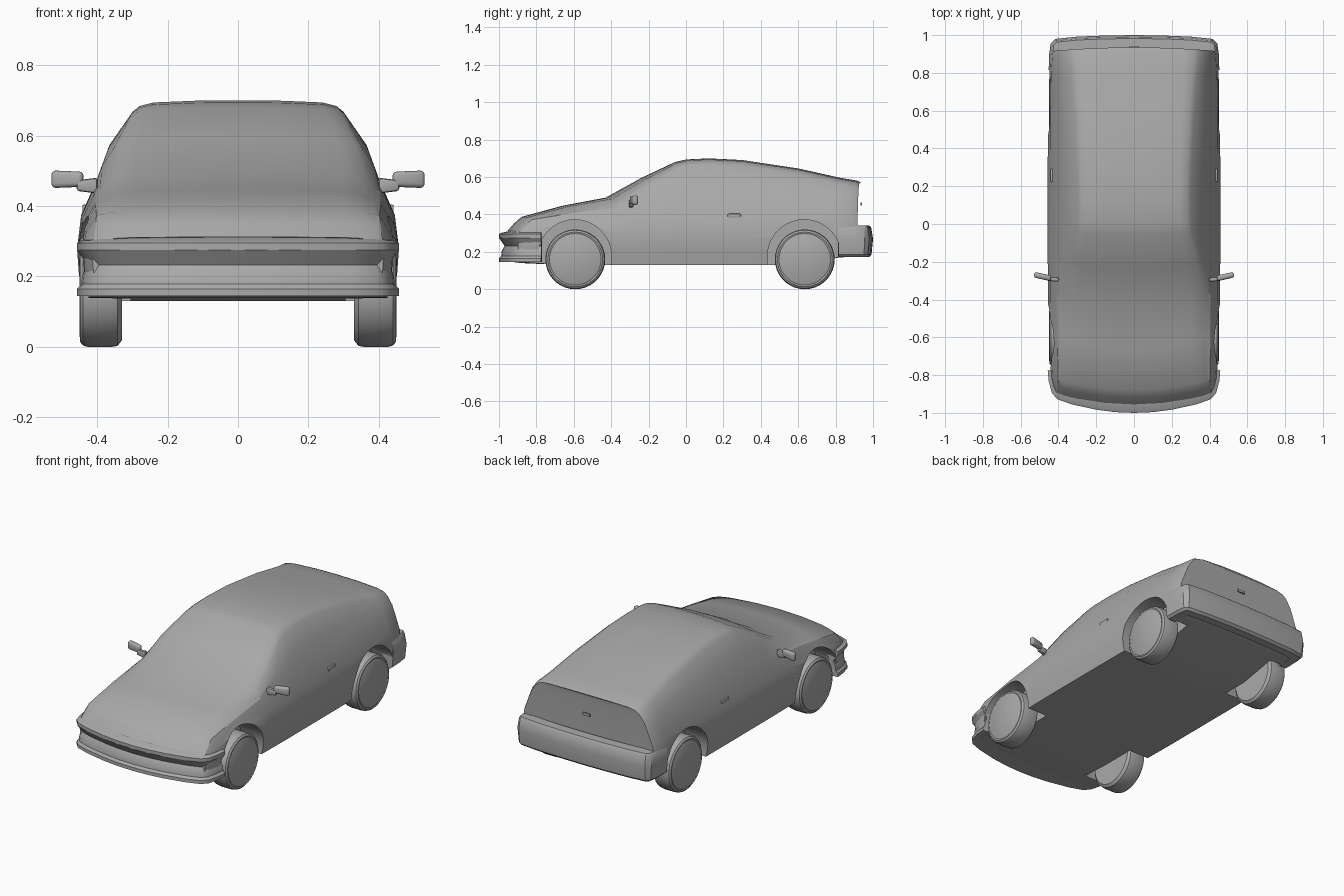
import bpy, bmesh, math
from mathutils import Vector, Matrix

if "Cube" in bpy.data.objects:
    bpy.data.objects.remove(bpy.data.objects["Cube"])

grey = bpy.data.materials.new("body_grey")
grey.diffuse_color = (0.4, 0.4, 0.4, 1)
grey.use_nodes = True
grey.node_tree.nodes["Principled BSDF"].inputs["Base Color"].default_value = grey.diffuse_color


def finish(name, bm, angle=30):
    bmesh.ops.recalc_face_normals(bm, faces=bm.faces)
    me = bpy.data.meshes.new(name)
    bm.to_mesh(me)
    bm.free()
    ob = bpy.data.objects.new(name, me)
    bpy.context.collection.objects.link(ob)
    me.materials.append(grey)
    shade(ob, angle)
    return ob


def shade(ob, angle=30):
    bpy.ops.object.select_all(action='DESELECT')
    ob.select_set(True)
    bpy.context.view_layer.objects.active = ob
    bpy.ops.object.shade_smooth_by_angle(angle=math.radians(angle))


def bridge(bm, rings):
    n = len(rings[0])
    for a, b in zip(rings, rings[1:]):
        for i in range(n):
            j = (i + 1) % n
            bm.faces.new((a[i], a[j], b[j], b[i]))


def box(name, size, loc, bevel=0.0, rot=0.0, segs=2, squeeze=1.0):
    bm = bmesh.new()
    bmesh.ops.create_cube(bm, size=1)
    for v in bm.verts:
        if v.co.x < 0 and squeeze != 1:
            v.co.z *= squeeze
        v.co = Vector(v.co[k] * size[k] for k in range(3))
    if bevel:
        bmesh.ops.bevel(bm, geom=bm.edges[:], offset=bevel, segments=segs, affect='EDGES', profile=0.5)
    bm.transform(Matrix.Translation(loc) @ Matrix.Rotation(rot, 4, 'Z'))
    return finish(name, bm)


def mirror_x(ob):
    m = ob.modifiers.new("mirror", 'MIRROR')
    m.use_bisect_axis = (False, False, False)
    return ob


# body shell: y, plan curve, floor z, width, shoulder z/x, top edge z/x, centre top z
stations = [
    (-.955, .06, .145, .415, .300, .410, .305, .370, .312),
    (-.920, .06, .145, .430, .335, .405, .348, .370, .352),
    (-.880, .06, .140, .440, .372, .402, .380, .370, .387),
    (-.660, .06, .130, .452, .408, .405, .424, .365, .447),
    (-.430, .07, .130, .455, .440, .405, .460, .375, .490),
    (-.240, .05, .130, .457, .460, .405, .560, .355, .595),
    (-.060, .03, .130, .457, .468, .403, .650, .308, .680),
    (0.000, .02, .130, .457, .468, .403, .662, .303, .694),
    (0.120, .00, .130, .457, .470, .403, .667, .300, .700),
    (0.300, .00, .130, .457, .470, .403, .658, .303, .691),
    (0.600, .00, .130, .455, .470, .403, .614, .318, .646),
    (0.820, -.01, .170, .448, .465, .403, .565, .335, .597),
    (0.915, -.015, .175, .441, .455, .398, .548, .345, .581),
    (0.935, -.018, .180, .432, .450, .390, .540, .338, .572),
]


def half_profile(s):
    y, c, zb, w, zs, ws, ze, we, zt = s
    bulge = .07 * (ze - zs)
    return [(0, zb), (w - .018, zb), (w - .005, .21), (w, .28),
            (w - .22 * (w - ws), .28 + .5 * (zs - .28)), (ws, zs),
            ((ws + we) / 2 + bulge, (zs + ze) / 2 + bulge * .3), (we, ze),
            (we * .93, ze + .52 * (zt - ze)), (we * .8, ze + .82 * (zt - ze)),
            (we * .4, zt - .03 * (zt - ze)), (0, zt)]


bm = bmesh.new()
rings = []
for s in stations:
    h = half_profile(s)
    pts = h + [(-x, z) for x, z in h[-2:0:-1]]
    rings.append([bm.verts.new((x, s[0] + s[1] * (x / .42) ** 2, z)) for x, z in pts])
bridge(bm, rings)
n = len(rings[0])
for r in (rings[0], rings[-1]):
    half = n // 2
    for i in range(half):
        quad = [r[i], r[i + 1], r[(n - i - 1) % n], r[(n - i) % n]]
        bm.faces.new(list(dict.fromkeys(quad)))
body = finish("car_body", bm)

# wheel wells cut from the body
WHEELS = [-.592, .635]
for y in WHEELS:
    for side in (-1, 1):
        cb = bmesh.new()
        bmesh.ops.create_cone(cb, cap_ends=True, segments=40, radius1=.197, radius2=.197, depth=.3)
        cb.transform(Matrix.Translation((side * .455, y - .003, .175)) @ Matrix.Rotation(math.pi / 2, 4, 'Y'))
        # straight lower flanks of the arch
        for v in cb.verts:
            if v.co.z < .12:
                v.co.z -= .1
        cut = finish("well_cutter", cb)
        cut.hide_render = True
        bpy.context.view_layer.objects.active = body
        m = body.modifiers.new("well", 'BOOLEAN')
        m.operation, m.object, m.solver = 'DIFFERENCE', cut, 'EXACT'
        bpy.ops.object.modifier_apply(modifier=m.name)
        bpy.data.objects.remove(cut)
shade(body, 28)


# bumpers: (outward offset, z) profile swept along a plan path
def sweep(name, half_path, profile):
    path = [Vector(p) for p in half_path] + [Vector((-x, y)) for x, y in half_path[-2::-1]]
    bm = bmesh.new()
    rings = []
    for i, p in enumerate(path):
        t = path[min(i + 1, len(path) - 1)] - path[max(i - 1, 0)]
        nrm = Vector((t.y, -t.x)).normalized()
        if nrm.dot(p) < 0:
            nrm = -nrm
        rings.append([bm.verts.new((p.x + nrm.x * d, p.y + nrm.y * d, z)) for d, z in profile])
    bridge(bm, rings)
    bm.faces.new(rings[0])
    bm.faces.new(rings[-1])
    return finish(name, bm)


sweep("front_bumper",
      [(.457, -.775), (.452, -.83), (.435, -.895), (.405, -.928), (.33, -.955), (.2, -.983), (.1, -.996), (0, -1)],
      [(0, .145), (0, .165), (-.012, .178), (-.015, .205), (-.03, .232), (0, .275), (0, .295),
       (-.012, .302), (-.06, .312), (-.06, .145)])
sweep("rear_bumper",
      [(.452, .815), (.449, .90), (.441, .955), (.415, .98), (.3, .992), (.15, .998), (0, 1)],
      [(-.022, .172), (-.008, .185), (0, .27), (-.01, .33), (-.018, .34), (-.07, .342), (-.07, .172)])

# wheels: lathed tyre outline with a flat recessed disc
outline = [(.33, 0), (.33, .142), (.342, .157), (.36, .16), (.425, .16), (.44, .156), (.448, .146),
           (.446, .138), (.450, .13), (.452, 0)]
for y, label in zip(WHEELS, ("front", "rear")):
    bm = bmesh.new()
    seg = 36
    rings = []
    for x, r in outline[1:-1]:
        rings.append([bm.verts.new((x, y + r * math.cos(2 * math.pi * k / seg),
                                    .16 + r * math.sin(2 * math.pi * k / seg))) for k in range(seg)])
    bridge(bm, rings)
    bm.faces.new(rings[0])
    bm.faces.new(rings[-1])
    mirror_x(finish(label + "_wheels", bm, 35))

# door mirrors: housing and stalk
mirror_x(box("mirror_housing", (.092, .03, .05), (.484, -.278, .476), .012, .22, 3, .85))
mirror_x(box("mirror_stalk", (.06, .022, .03), (.428, -.292, .458), .008, .1, 2, 1.5))

# door handles and hatch handle
mirror_x(box("door_handle", (.018, .07, .022), (.433, .258, .393), .004))
box("hatch_handle", (.05, .01, .016), (0, .937, .455), .003)
